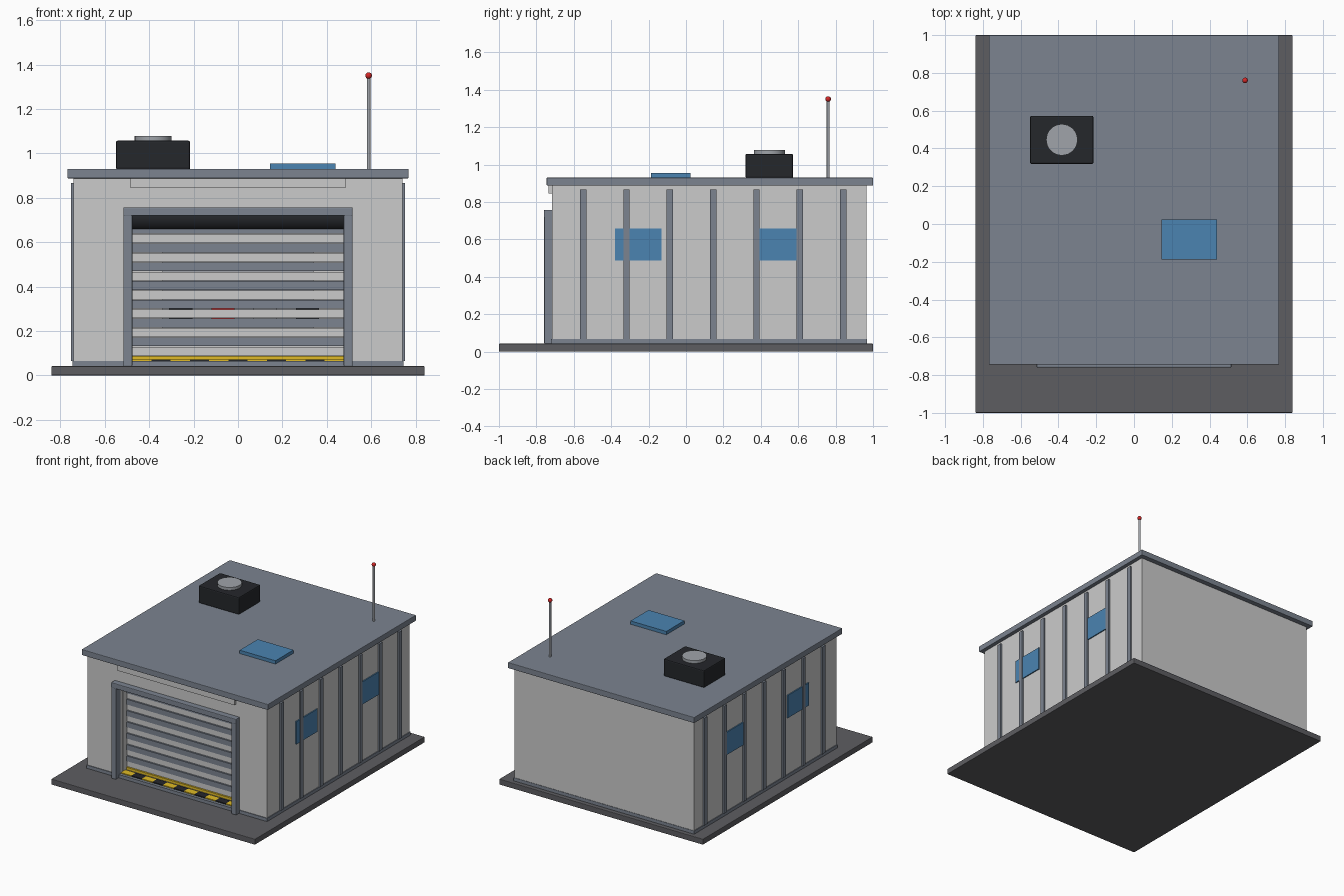
import bpy
from mathutils import Vector

if "Cube" in bpy.data.objects:
    bpy.data.objects.remove(bpy.data.objects["Cube"])


def mat(name, r, g, b):
    m = bpy.data.materials.new(name)
    m.diffuse_color = (r, g, b, 1)
    m.use_nodes = True
    m.node_tree.nodes["Principled BSDF"].inputs["Base Color"].default_value = m.diffuse_color
    return m


CONCRETE = mat("concrete", 0.11, 0.11, 0.12)
WALL = mat("wall_panel", 0.55, 0.56, 0.57)
STEEL = mat("steel", 0.20, 0.23, 0.28)
DARK = mat("dark_metal", 0.018, 0.02, 0.024)
LIGHT = mat("light_metal", 0.35, 0.37, 0.40)
GLASS = mat("glass", 0.07, 0.23, 0.44)
YELLOW = mat("yellow", 0.75, 0.50, 0.02)
RED = mat("red", 0.65, 0.02, 0.02)


def box(name, x, y, z, m, bevel=0.0):
    """Box spanning the (min, max) ranges x, y, z."""
    lo, hi = zip(x, y, z)
    bpy.ops.mesh.primitive_cube_add(size=1, location=(Vector(lo) + Vector(hi)) / 2)
    o = bpy.context.object
    o.name = name
    o.scale = Vector(hi) - Vector(lo)
    bpy.ops.object.transform_apply(location=False, rotation=False, scale=True)
    o.data.materials.append(m)
    if bevel:
        b = o.modifiers.new("bevel", "BEVEL")
        b.width, b.segments = bevel, 2
    return o


def cylinder(name, r, depth, loc, m, rot=(0, 0, 0), sides=32):
    bpy.ops.mesh.primitive_cylinder_add(vertices=sides, radius=r, depth=depth,
                                        location=loc, rotation=rot)
    o = bpy.context.object
    o.name = name
    o.data.materials.append(m)
    bpy.ops.object.shade_smooth_by_angle()
    return o


# Ground slab, floor and roof
box("ground_slab", (-0.84, 0.84), (-1, 1), (0, 0.042), CONCRETE, 0.004)
box("floor", (-0.745, 0.745), (-0.722, 0.968), (0.042, 0.066), STEEL)
box("roof", (-0.768, 0.768), (-0.745, 1.0), (0.887, 0.93), STEEL, 0.004)

# Walls, with the doorway left open at the front
box("back_wall", (-0.74, 0.74), (0.925, 0.965), (0.066, 0.887), WALL)
box("front_wall_top", (-0.48, 0.48), (-0.717, -0.677), (0.725, 0.887), WALL)
box("sign_panel", (-0.485, 0.485), (-0.735, -0.717), (0.845, 0.887), WALL)
for s, side in ((-1, "left"), (1, "right")):
    def xs(a, b):
        return tuple(sorted((s * a, s * b)))
    box(side + "_wall", xs(0.70, 0.74), (-0.677, 0.925), (0.066, 0.887), WALL)
    box(side + "_front_wall", xs(0.48, 0.74), (-0.717, -0.677), (0.066, 0.887), WALL)
    # Vertical ribs and windows on both long sides
    for i in range(7):
        y = -0.55 + i * 0.2317
        box(f"{side}_rib_{i + 1}", xs(0.735, 0.752), (y - 0.017, y + 0.017),
            (0.066, 0.866), STEEL)
    for i, (a, b) in enumerate(((-0.38, -0.13), (0.39, 0.625))):
        box(f"{side}_window_{i + 1}", xs(0.73, 0.748), (a, b), (0.488, 0.657), GLASS)
    # Door posts
    box(side + "_door_post", xs(0.476, 0.516), (-0.758, -0.70), (0.042, 0.735), STEEL, 0.004)
    box(side + "_door_guide", xs(0.476, 0.50), (-0.677, -0.60), (0.066, 0.725), WALL)
box("door_lintel", (-0.516, 0.516), (-0.76, -0.70), (0.718, 0.757), STEEL, 0.005)

# Roller door: alternating raised steel and light slats
for i in range(14):
    z = 0.09 + i * 0.0422
    y, m = (-0.632, STEEL) if i % 2 else (-0.625, WALL)
    box(f"door_slat_{i + 1}", (-0.476, 0.476), (y, -0.605), (z, z + 0.039), m)
box("door_bottom_bar", (-0.476, 0.476), (-0.635, -0.605), (0.07, 0.088), YELLOW)
cylinder("door_drum", 0.06, 0.952, (0, -0.60, 0.71), DARK, (0, 1.570796, 0))

# Hazard strip on the threshold
w = 0.952 / 11
for i in range(11):
    x = -0.476 + i * w
    box(f"hazard_stripe_{i + 1}", (x, x + w), (-0.70, -0.645), (0.066, 0.073),
        DARK if i % 2 else YELLOW)

# Tool board inside at the back
box("tool_board", (-0.34, 0.34), (0.90, 0.925), (0.21, 0.59), LIGHT)
box("tool_shelf", (-0.34, 0.34), (0.75, 0.90), (0.225, 0.25), LIGHT)
for i, m in enumerate((DARK, RED, LIGHT, DARK)):
    x = -0.31 + i * 0.19
    box(f"tool_box_{i + 1}", (x, x + 0.105), (0.78, 0.88), (0.25, 0.32), m)

# Rooftop equipment
box("vent_unit", (-0.55, -0.215), (0.318, 0.573), (0.928, 1.057), DARK, 0.008)
cylinder("vent_fan", 0.083, 0.03, (-0.382, 0.446, 1.063), LIGHT)
box("skylight", (0.145, 0.44), (-0.187, 0.025), (0.928, 0.955), GLASS)
cylinder("antenna_mast", 0.008, 0.42, (0.588, 0.76, 1.138), LIGHT, sides=12)
bpy.ops.mesh.primitive_uv_sphere_add(segments=16, ring_count=10, radius=0.015,
                                     location=(0.588, 0.76, 1.35))
bpy.context.object.name = "antenna_light"
bpy.context.object.data.materials.append(RED)
bpy.ops.object.shade_smooth_by_angle()
